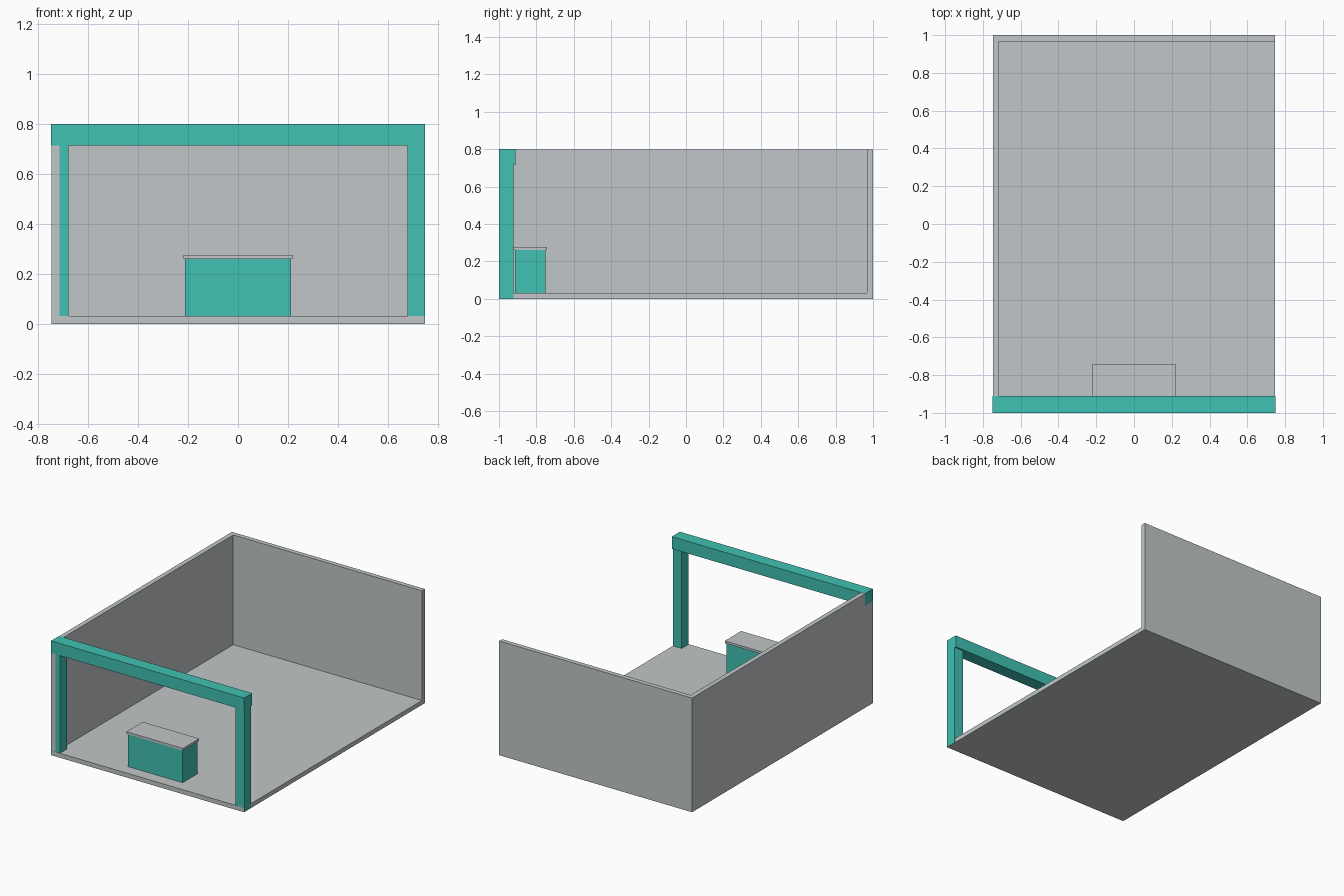
import bpy
import bmesh
from mathutils import Vector

if "Cube" in bpy.data.objects:
    bpy.data.objects.remove(bpy.data.objects["Cube"])


def material(name, color):
    m = bpy.data.materials.new(name)
    m.diffuse_color = (*color, 1)
    m.use_nodes = True
    m.node_tree.nodes["Principled BSDF"].inputs["Base Color"].default_value = m.diffuse_color
    return m


GREY = material("light grey", (0.539, 0.565, 0.578))
TEAL = material("teal", (0.052, 0.533, 0.445))


def box(name, lo, hi, mat):
    """Axis-aligned box between two corners."""
    lo, hi = Vector(lo), Vector(hi)
    bm = bmesh.new()
    bmesh.ops.create_cube(bm, size=1)
    for v in bm.verts:
        v.co = [(lo[i] + hi[i]) / 2 + v.co[i] * (hi[i] - lo[i]) for i in range(3)]
    mesh = bpy.data.meshes.new(name)
    bm.to_mesh(mesh)
    bm.free()
    mesh.materials.append(mat)
    ob = bpy.data.objects.new(name, mesh)
    bpy.context.collection.objects.link(ob)
    return ob


W, T, H = 0.747, 0.033, 0.8   # half width, wall thickness, height
E = 0.001                     # tiny offset that keeps flush faces apart

# Booth shell: floor, left wall, back wall
box("floor", (-W, -1, 0), (W, 1, 0.031), GREY)
box("left_wall", (-W, -1 + E, 0.031), (-W + T, 1, H - E), GREY)
box("back_wall", (-W + T, 1 - T, 0.031), (W, 1, H - E), GREY)

# Front frame: the left post is partly sunk into the wall
box("left_post", (-W + E, -1 + 2 * E, E), (-0.679, -0.922, 0.75), TEAL)
box("right_post", (0.679, -1 + E, E), (W + E, -0.922, 0.75), TEAL)
box("front_beam", (-W - E, -1, 0.715), (W + E, -0.911, H), TEAL)

# Counter with overhanging top
box("counter_body", (-0.212, -0.915, E), (0.212, -0.75, 0.26), TEAL)
box("counter_top", (-0.219, -0.922, 0.26), (0.219, -0.742, 0.276), GREY)
